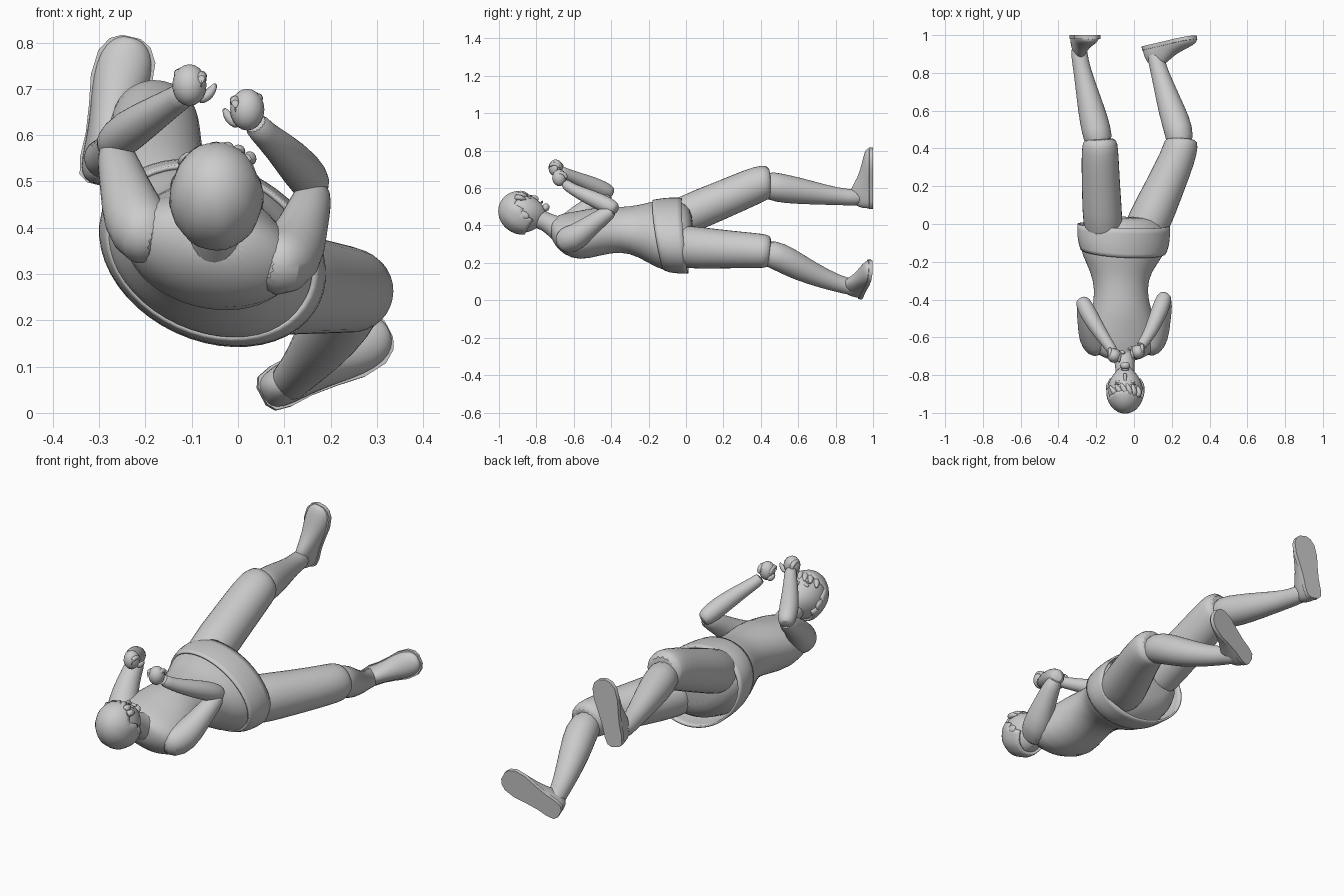
import bpy, bmesh, math
from mathutils import Vector as V, Matrix

if "Cube" in bpy.data.objects:
    bpy.data.objects.remove(bpy.data.objects["Cube"])


def finish(bm, name, sub=1, angle=50):
    bmesh.ops.recalc_face_normals(bm, faces=bm.faces)
    me = bpy.data.meshes.new(name)
    bm.to_mesh(me)
    bm.free()
    ob = bpy.data.objects.new(name, me)
    bpy.context.collection.objects.link(ob)
    if sub:
        m = ob.modifiers.new("smooth", "SUBSURF")
        m.levels = m.render_levels = sub
    bpy.ops.object.select_all(action='DESELECT')
    ob.select_set(True)
    bpy.context.view_layer.objects.active = ob
    bpy.ops.object.shade_smooth_by_angle(angle=math.radians(angle))
    return ob


def skin(rings, name, sub=1, caps=(True, True)):
    bm = bmesh.new()
    vs = [[bm.verts.new(p) for p in r] for r in rings]
    n = len(vs[0])
    for a, b in zip(vs, vs[1:]):
        for i in range(n):
            bm.faces.new((a[i], a[(i + 1) % n], b[(i + 1) % n], b[i]))
    for cap, r in zip(caps, (vs[0], vs[-1])):
        if cap:
            bm.faces.new(r)
    return finish(bm, name, sub)


def tube(name, path, n=16, sub=1):
    """Limb: path of (x, y, z, radius), rings square to the path."""
    pts = [V(p[:3]) for p in path]
    rings = []
    for i, p in enumerate(path):
        t = (pts[min(i + 1, len(pts) - 1)] - pts[max(i - 1, 0)]).normalized()
        ref = V((0, 0, 1)) if abs(t.z) < .9 else V((0, 1, 0))
        v = (ref - t * ref.dot(t)).normalized()
        u = t.cross(v)
        rings.append([pts[i] + (u * math.cos(a) + v * math.sin(a)) * p[3]
                      for a in (2 * math.pi * k / n for k in range(n))])
    return skin(rings, name, sub)


def oval_rings(rows, n=24):
    """Body sections: (y, x, z, half width, half depth, roll deg, slant)."""
    rings = []
    for y, x, z, a, b, roll, slant in rows:
        r = math.radians(roll)
        ring = []
        for k in range(n):
            p, q = a * math.cos(2 * math.pi * k / n), b * math.sin(2 * math.pi * k / n)
            ring.append(V((x + p * math.cos(r) + q * math.sin(r), y + slant * q,
                           z - p * math.sin(r) + q * math.cos(r))))
        rings.append(ring)
    return rings


def ball(name, centre, size, axes=None, seg=16):
    bm = bmesh.new()
    bmesh.ops.create_uvsphere(bm, u_segments=seg, v_segments=seg // 2 + 2, radius=1)
    M = Matrix.Translation(centre) @ (axes or Matrix.Identity(4)) @ Matrix.Diagonal((*size, 1))
    bmesh.ops.transform(bm, matrix=M, verts=bm.verts)
    return finish(bm, name, 0)


# torso, rolled more towards the hips
skin(oval_rings([
    (-.725, -.05, .385, .065, .045, 10, 0), (-.70, -.055, .37, .125, .075, 12, 0),
    (-.655, -.057, .355, .19, .105, 14, 0), (-.57, -.06, .345, .195, .13, 14, 0),
    (-.46, -.065, .37, .16, .13, 14, 0), (-.35, -.07, .38, .138, .116, 16, 0),
    (-.25, -.07, .37, .165, .135, 21, 0), (-.17, -.06, .35, .225, .172, 24, -.1),
    (-.08, -.055, .345, .25, .18, 25, 0), (0, -.055, .355, .225, .155, 24, 0),
    (.04, -.055, .36, .17, .09, 24, 0)]), "torso")

# hip band overhanging the trousers
band = skin(oval_rings([
    (-.145, -.057, .348, .238, .18, 25, -.2), (-.11, -.055, .346, .253, .188, 25, -.16),
    (-.06, -.055, .347, .26, .192, 25, -.12), (-.005, -.055, .345, .258, .192, 25, -.1)]),
    "hip_band", 1, (False, False))
m = band.modifiers.new("thick", "SOLIDIFY")
m.thickness = .01

# neck
tube("neck", [(-.05, -.63, .355, .085), (-.05, -.69, .387, .066), (-.05, -.73, .41, .054),
              (-.048, -.77, .43, .05), (-.047, -.85, .46, .055)])

# legs: trouser leg, shin and shoe
LEGS = {
    "left": ([(-.15, -.08, .41, .09), (-.165, -.02, .45, .11), (-.175, .2, .54, .103),
              (-.18, .36, .61, .101), (-.18, .425, .634, .095), (-.182, .455, .633, .085)],
             [(-.18, .4, .625, .075), (-.2, .5, .6, .08), (-.225, .6, .586, .073),
              (-.26, .75, .563, .054), (-.285, .86, .55, .043), (-.295, .95, .55, .048)],
             (-.305, 1, .493), (-.23, 1, .812)),
    "right": ([(.03, -.08, .3, .1), (.065, -.02, .285, .122), (.165, .2, .273, .105),
               (.235, .36, .267, .096), (.252, .43, .262, .092), (.252, .455, .26, .08)],
              [(.247, .4, .265, .07), (.237, .5, .235, .079), (.2, .6, .177, .073),
               (.152, .75, .11, .053), (.118, .86, .075, .043), (.112, .92, .065, .048)],
              (.05, .938, .035), (.322, .998, .18)),
}


def shoe(name, heel, toe):
    heel, toe = V(heel), V(toe)
    L = toe - heel
    N = V((0, -1, 0))
    N = (N - L * (N.dot(L) / L.length_squared)).normalized()
    W = L.normalized().cross(N)
    rows = [(0, .018, .05), (.04, .038, .10), (.15, .046, .125), (.32, .046, .125),
            (.5, .053, .085), (.7, .064, .065), (.87, .06, .052), (.96, .042, .042), (1, .018, .03)]
    upper, sole = [], []
    for t, w, h in rows:
        c = heel + L * t
        arc = [2 * math.pi * k / 16 for k in range(16)]
        upper.append([c + W * w * math.cos(a) + N * (.012 + (h - .012) * max(math.sin(a), 0)) for a in arc])
        s = w + .003
        sole.append([c + W * i * s + N * j for i, j in
                     ((-1, 0), (-.5, 0), (.5, 0), (1, 0), (1, .02), (.5, .022), (-.5, .022), (-1, .02))])
    skin(upper, name + "_shoe")
    skin(sole, name + "_shoe_sole", 0)


for side, (thigh, shin, heel, toe) in LEGS.items():
    tube(side + "_trouser_leg", thigh)
    tube(side + "_shin", shin)
    shoe(side, heel, toe)

# arms: sleeve, forearm and fist
ARMS = {
    "left": ([(-.16, -.665, .37, .045), (-.195, -.645, .378, .075), (-.225, -.595, .42, .073),
              (-.245, -.53, .49, .054), (-.262, -.445, .55, .045), (-.27, -.405, .575, .03)],
             [(-.28, -.395, .57, .025), (-.272, -.41, .578, .042), (-.24, -.48, .608, .048),
              (-.17, -.59, .653, .036), (-.12, -.66, .685, .028), (-.11, -.68, .695, .03)],
             (-.105, -.697, .708), 1),
    "right": ([(.045, -.665, .325, .045), (.08, -.645, .318, .075), (.115, -.59, .335, .075),
               (.14, -.51, .4, .055), (.16, -.425, .462, .045), (.168, -.385, .485, .03)],
              [(.172, -.37, .482, .025), (.162, -.385, .49, .042), (.14, -.45, .523, .048),
               (.09, -.57, .575, .036), (.05, -.63, .608, .028), (.035, -.65, .63, .03)],
              (.02, -.677, .655), -1),
}
for side, (upper, fore, hand, s) in ARMS.items():
    tube(side + "_upper_arm", upper)
    tube(side + "_forearm", fore)
    c = V(hand)
    ball(side + "_palm", c, (.037, .038, .045))
    for i in range(4):
        f = c + V((s * (-.022 + .016 * i), .010 - .006 * i, .028 - .005 * abs(i - 1)))
        tube(f"{side}_finger_{i}", [(*(f + V((0, -.03, -.024))), .009), (*(f + V((0, -.024, -.002))), .012),
                                    (*(f + V((0, .002, .006))), .0135), (*(f + V((0, .026, -.008))), .012),
                                    (*(f + V((0, .026, -.03))), .008)], 8)
    w = .052 if s > 0 else -.046
    tube(side + "_thumb", [(*(c + V((w * .3, .015, -.03))), .014), (*(c + V((w * .7, .018, -.026))), .014),
                           (*(c + V((w, .016, -.008))), .011), (*(c + V((w * 1.1, .014, .004))), .006)], 8)

# head frame: F points out of the face, U to the crown
F, U = V((0, .5, .87)), V((0, -.87, .5))
HC = V((-.047, -.882, .468))
axes = Matrix(((1, 0, 0, 0), (0, F.y, U.y, 0), (0, F.z, U.z, 0), (0, 0, 0, 1)))


def H(x, f, u):
    return HC + V((x, 0, 0)) + F * f + U * u


def headshape(name, hair):
    bm = bmesh.new()
    bmesh.ops.create_uvsphere(bm, u_segments=28, v_segments=20, radius=1)
    if hair:
        cut = [v for v in bm.verts if v.co.z < -.6 or (v.co.y > .3 and v.co.z < .42)
               or (v.co.y > .05 and v.co.z < -.15)]
        bmesh.ops.delete(bm, geom=cut, context='VERTS')
    k = 1.0 if hair else .93
    for v in bm.verts:
        x, f, u = v.co
        if not hair and u < 0:
            x *= 1 - .32 * u * u
            f += .22 * u * u
        ripple = 1 + (.015 * math.sin(9 * math.atan2(x, f)) * (1 - u * u) if hair else 0)
        v.co = H(x * .101 * k * ripple, f * .114 * k * ripple, u * .124 * (k if u > 0 else 1.02))
    ob = finish(bm, name, 0)
    if hair:
        m = ob.modifiers.new("thick", "SOLIDIFY")
        m.thickness, m.offset = .012, -1


headshape("head", False)
headshape("hair_cap", True)
# fringe locks swept sideways
for i in range(6):
    x = -.072 + .029 * i
    e = math.sqrt(1 - (x / .105) ** 2)
    tube(f"hair_lock_{i}", [(*H(x * .6 + .02, .072 * e, .07), .013), (*H(x * .85 + .012, .09 * e, .055), .018),
                            (*H(x, .099 * e, .033), .014), (*H(x - .01, .103 * e, .01), .003)], 8)
# nose, mouth, chin, eyes, brows and ears
tube("nose", [(*H(0, .096, .012), .006), (*H(0, .109, -.02), .010), (*H(0, .113, -.034), .011),
              (*H(0, .10, -.044), .008)], 8)
ball("mouth", H(0, .105, -.068), (.022, .008, .006), axes)
ball("chin", H(0, .09, -.1), (.026, .022, .02), axes)
for s, side in ((-1, "left"), (1, "right")):
    ball(side + "_eye", H(s * .037, .092, .0), (.016, .009, .008), axes)
    ball(side + "_brow", H(s * .037, .095, .016), (.02, .007, .004), axes)
    ball(side + "_ear", H(s * .091, -.002, -.02), (.011, .019, .028), axes)
